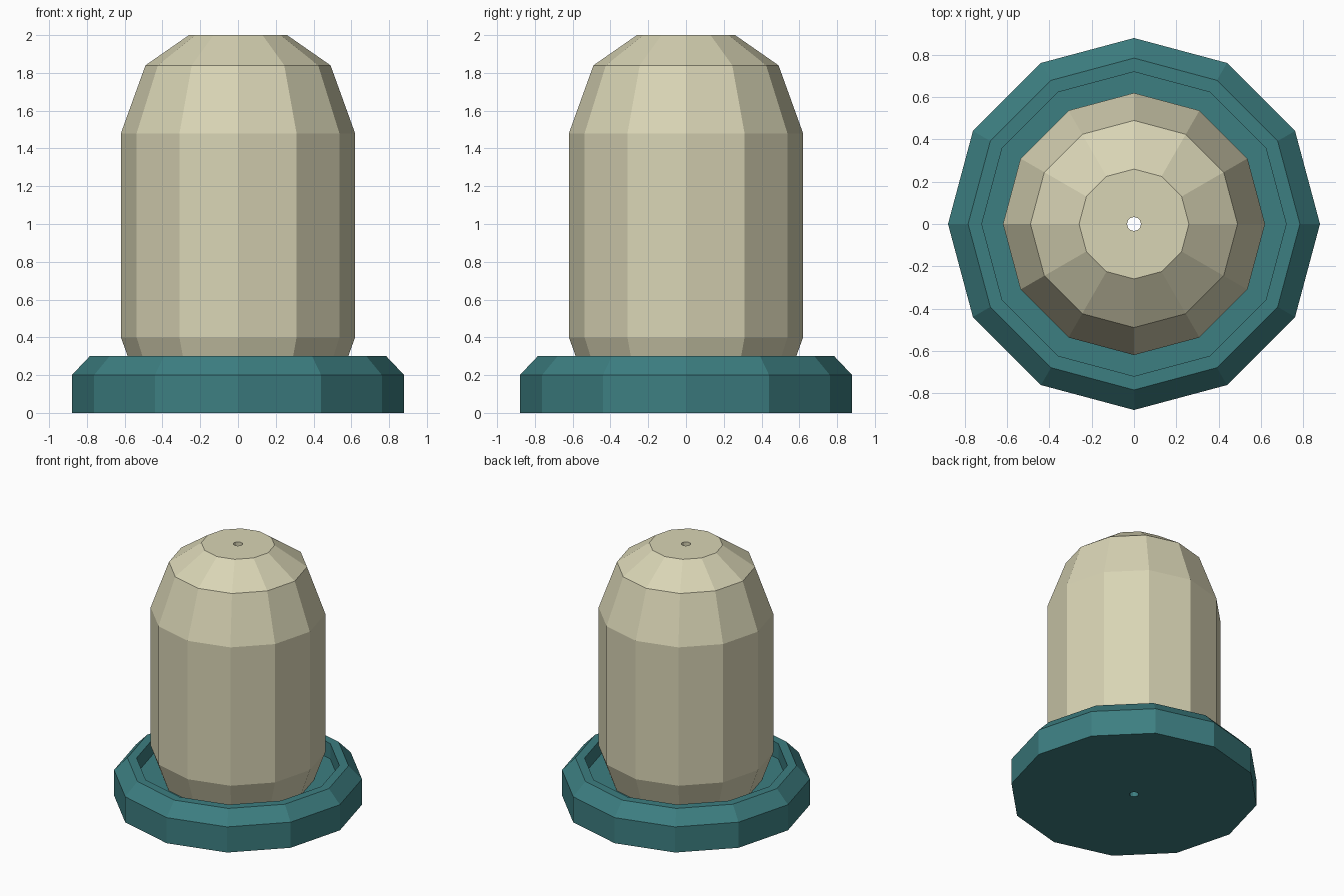
import bpy, bmesh, math

if "Cube" in bpy.data.objects:
    bpy.data.objects.remove(bpy.data.objects["Cube"])

SIDES = 12
HOLE = 0.033


def material(name, rgb):
    m = bpy.data.materials.new(name)
    m.diffuse_color = (*rgb, 1.0)
    m.use_nodes = True
    m.node_tree.nodes["Principled BSDF"].inputs["Base Color"].default_value = m.diffuse_color
    return m


def lathe(name, profile, mat):
    """Spin a closed (radius, z) profile round the z axis with flat facets."""
    bm = bmesh.new()
    rings = []
    for r, z in profile:
        rings.append([bm.verts.new((r * math.cos(2 * math.pi * i / SIDES),
                                    r * math.sin(2 * math.pi * i / SIDES), z))
                      for i in range(SIDES)])
    for k, lower in enumerate(rings):
        upper = rings[(k + 1) % len(rings)]
        for i in range(SIDES):
            j = (i + 1) % SIDES
            bm.faces.new((lower[i], lower[j], upper[j], upper[i]))
    bmesh.ops.recalc_face_normals(bm, faces=bm.faces)
    mesh = bpy.data.meshes.new(name)
    bm.to_mesh(mesh)
    bm.free()
    mesh.materials.append(mat)
    obj = bpy.data.objects.new(name, mesh)
    bpy.context.collection.objects.link(obj)
    return obj


cream = material("cream", (0.69, 0.66, 0.46))
teal = material("teal", (0.046, 0.21, 0.22))

# Base dish: chamfered rim around a sunken floor, small hole in the middle
lathe("base_dish", [(HOLE, 0.0), (0.88, 0.0), (0.88, 0.2), (0.785, 0.3),
                    (0.72, 0.3), (0.72, 0.18), (HOLE, 0.18)], teal)

# Domed body: tapered foot, straight wall, faceted shoulders, flat top with hole
lathe("domed_body", [(HOLE, 0.18), (0.54, 0.18), (0.62, 0.4), (0.62, 1.48),
                     (0.49, 1.84), (0.26, 2.0), (HOLE, 2.0)], cream)
